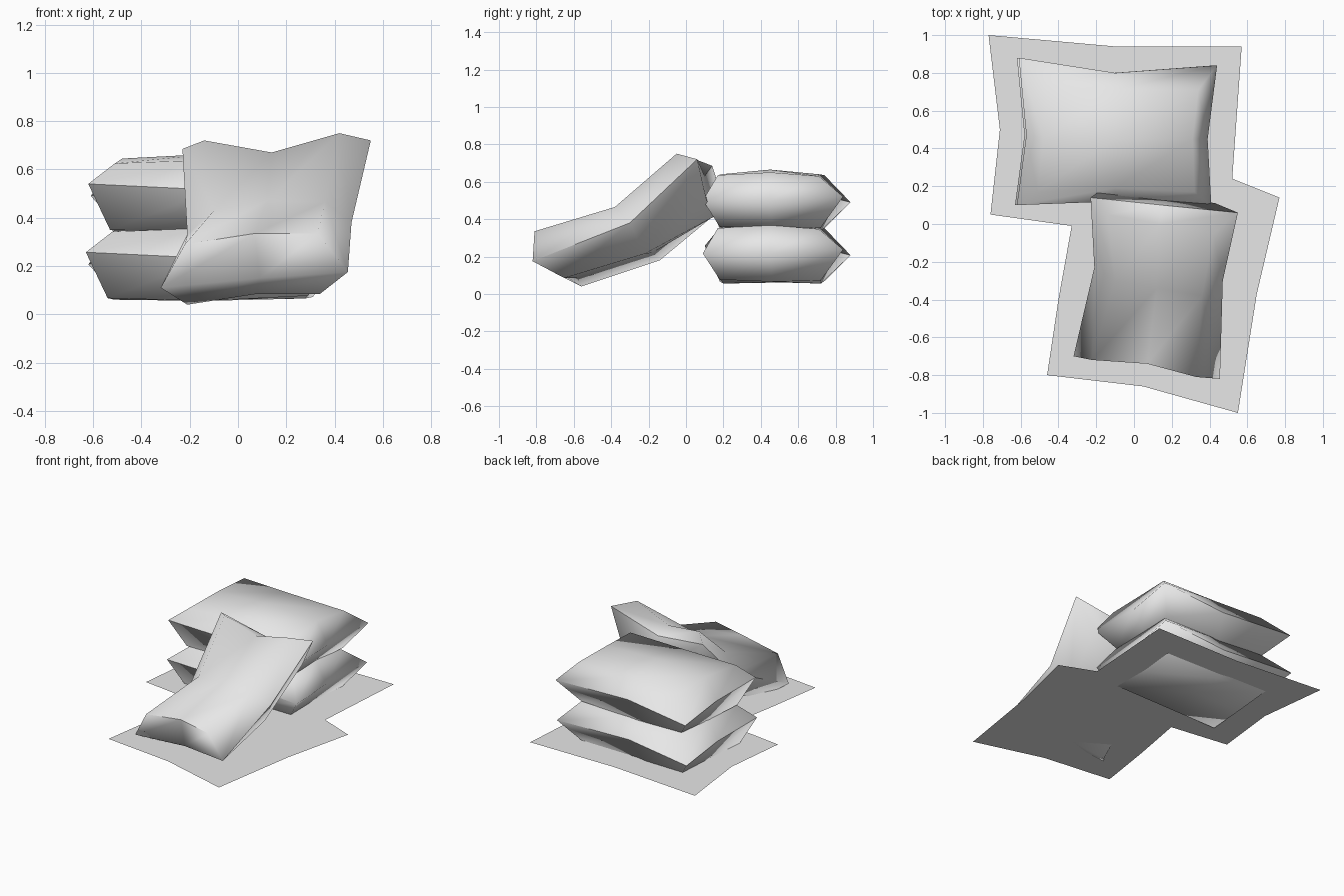
import bpy, bmesh
from mathutils import Vector

if "Cube" in bpy.data.objects:
    bpy.data.objects.remove(bpy.data.objects["Cube"])

cloth = bpy.data.materials.new("light_grey")
cloth.diffuse_color = (0.8, 0.8, 0.8, 1)
cloth.use_nodes = True
cloth.node_tree.nodes["Principled BSDF"].inputs["Base Color"].default_value = cloth.diffuse_color

RING = [0, 1, 2, 5, 8, 7, 6, 3]   # border of a 3x3 grid, counter-clockwise


def finish(name, bm):
    mesh = bpy.data.meshes.new(name)
    bm.to_mesh(mesh)
    bm.free()
    mesh.materials.append(cloth)
    ob = bpy.data.objects.new(name, mesh)
    bpy.context.collection.objects.link(ob)
    return ob


def bag(name, seam, top, thickness, bulge, soft, shift=(0, 0, 0), crease_top=False):
    """Pillow: 3x3 top panel, 8 point seam, 3x3 bottom panel.
    soft = seam segments left smooth, the others are sharp."""
    bm = bmesh.new()
    shift, thickness = Vector(shift), Vector(thickness)
    s = [bm.verts.new(Vector(p) + shift) for p in seam]
    t = [bm.verts.new(Vector(p) + shift) for p in top]
    b = []
    for i, p in enumerate(top):
        k = 1 + bulge * (1 if i == 4 else 0.6 if i % 2 else 0)
        b.append(bm.verts.new(Vector(p) + shift + thickness * k))
    for r in range(2):
        for c in range(2):
            q = [r * 3 + c, r * 3 + c + 1, r * 3 + c + 4, r * 3 + c + 3]
            bm.faces.new([t[i] for i in q])
            bm.faces.new([b[i] for i in reversed(q)])
    for i in range(8):
        j = (i + 1) % 8
        bm.faces.new([s[i], s[j], t[RING[j]], t[RING[i]]])
        bm.faces.new([b[RING[i]], b[RING[j]], s[j], s[i]])
    for f in bm.faces:
        f.smooth = True
    for i in range(8):
        j = (i + 1) % 8
        if i not in soft:
            bm.edges.get((s[i], s[j])).smooth = False
        elif crease_top:
            bm.edges.get((t[RING[i]], t[RING[j]])).smooth = False
    bmesh.ops.recalc_face_normals(bm, faces=bm.faces[:])
    return finish(name, bm)


# Two stacked bags
stack_seam = [(-.62, .10, .54), (-.1, .12, .515), (.41, .09, .50), (.39, .45, .50),
              (.44, .84, .52), (-.1, .80, .51), (-.61, .88, .49), (-.57, .47, .50)]
stack_top = [(-.51, .17, .625), (-.1, .19, .64), (.32, .17, .635),
             (-.48, .45, .645), (-.1, .45, .665), (.31, .45, .65),
             (-.47, .74, .635), (-.1, .71, .64), (.34, .71, .63)]
for name, shift in (("upper_bag", (0, 0, 0)), ("lower_bag", (-.01, 0, -.283))):
    bag(name, stack_seam, stack_top, (-.02, .01, -.275), .16, (2, 3), shift)

# Bag leaning on the stack
bag("leaning_bag",
    [(-.32, -.70, .11), (.09, -.73, .15), (.455, -.82, .175), (.47, -.30, .38),
     (.55, .06, .72), (.15, .10, .63), (-.23, .14, .685), (-.21, -.23, .33)],
    [(-.22, -.72, .29), (.07, -.74, .335), (.33, -.81, .335),
     (-.10, -.30, .43), (.12, -.34, .47), (.36, -.38, .465),
     (-.14, .05, .72), (.14, 0, .67), (.42, -.05, .75)],
    (.01, .16, -.25), 0, (0, 1), crease_top=True)

# Ground sheet, a flat irregular outline
bm = bmesh.new()
outline = [(-.77, 1), (-.71, .5), (-.76, .05), (-.33, -.01), (-.40, -.40), (-.46, -.80),
           (.05, -.86), (.55, -1), (.65, -.37), (.77, .14), (.52, .24), (.57, .94), (-.1, .94)]
bm.faces.new([bm.verts.new((x, y, .08)) for x, y in outline])
bmesh.ops.triangulate(bm, faces=bm.faces[:])
finish("ground_sheet", bm)
